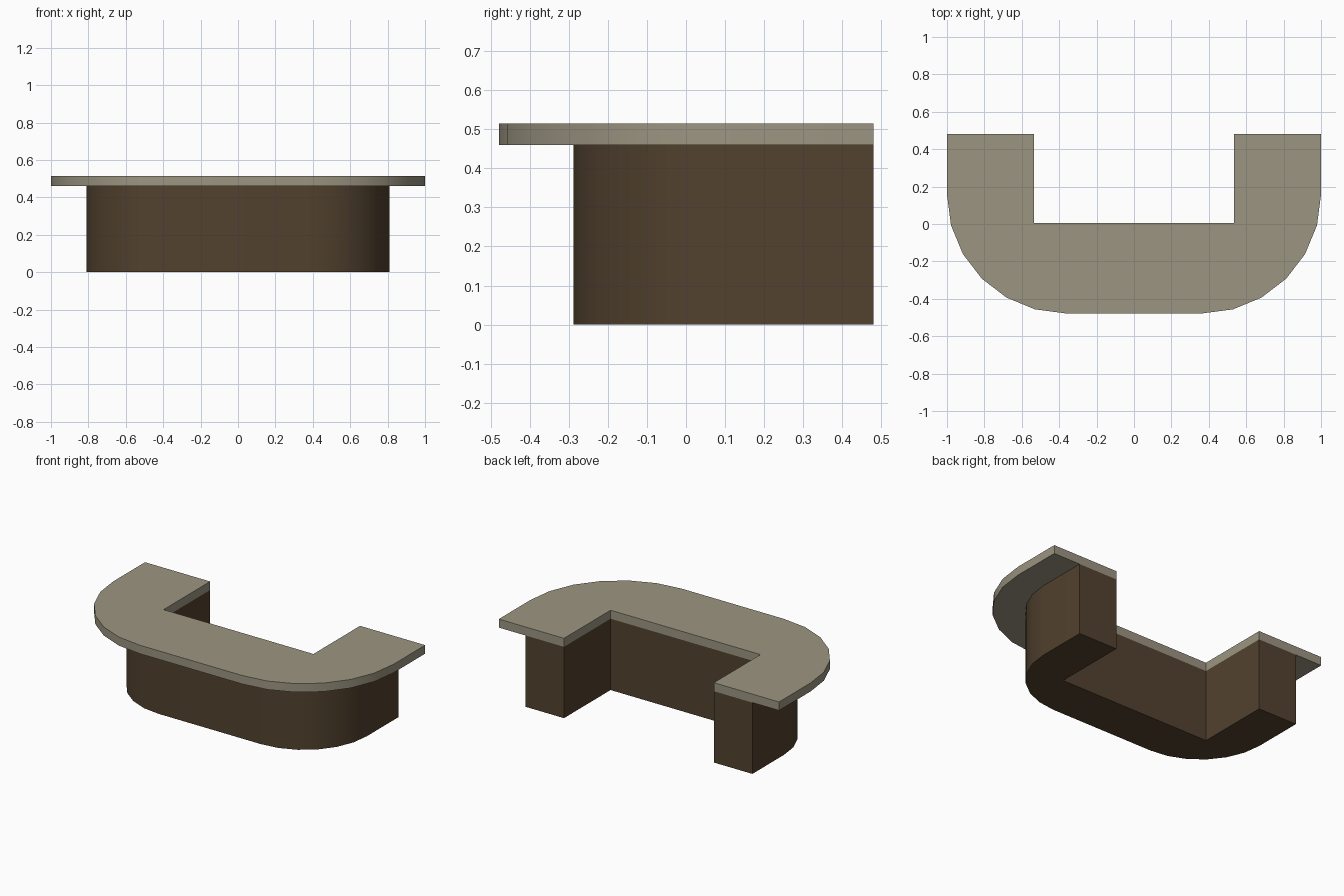
import bpy, bmesh, math

if "Cube" in bpy.data.objects:
    bpy.data.objects.remove(bpy.data.objects["Cube"])

# Shared plan dimensions
BACK, INNER_X, INNER_Y = 0.48, 0.535, 0.005
ARC_X, ARC_Y, STEPS = 0.365, 0.157, 6


def material(name, rgb):
    m = bpy.data.materials.new(name)
    m.diffuse_color = (*rgb, 1)
    m.use_nodes = True
    m.node_tree.nodes["Principled BSDF"].inputs["Base Color"].default_value = m.diffuse_color
    return m


def u_outline(radius):
    """U-shaped plan with two rounded front corners."""
    half = [(INNER_X, INNER_Y), (INNER_X, BACK), (ARC_X + radius, BACK)]
    for i in range(STEPS + 1):
        a = math.radians(90) * i / STEPS
        half.append((ARC_X + radius * math.cos(a), ARC_Y - radius * math.sin(a)))
    return half + [(-x, y) for x, y in reversed(half)]


def u_slab(name, radius, z0, z1, mat):
    bm = bmesh.new()
    face = bm.faces.new([bm.verts.new((x, y, z0)) for x, y in u_outline(radius)])
    top = bmesh.ops.extrude_face_region(bm, geom=[face])["geom"]
    for v in top:
        if isinstance(v, bmesh.types.BMVert):
            v.co.z = z1
    # Close the underside if the extrusion consumed it
    if not any(all(abs(v.co.z - z0) < 1e-6 for v in f.verts) for f in bm.faces):
        bmesh.ops.holes_fill(bm, edges=[e for e in bm.edges if e.is_boundary])
    # Split both caps cleanly and orient outwards
    bmesh.ops.triangulate(bm, faces=[f for f in bm.faces if len(f.verts) > 4])
    bmesh.ops.recalc_face_normals(bm, faces=bm.faces)
    mesh = bpy.data.meshes.new(name)
    bm.to_mesh(mesh)
    bm.free()
    mesh.materials.append(mat)
    ob = bpy.data.objects.new(name, mesh)
    bpy.context.collection.objects.link(ob)
    bpy.ops.object.select_all(action='DESELECT')
    ob.select_set(True)
    bpy.context.view_layer.objects.active = ob
    bpy.ops.object.shade_smooth_by_angle(angle=math.radians(30))
    return ob


wood = material("dark brown wood", (0.084, 0.054, 0.028))
stone = material("grey beige stone", (0.330, 0.300, 0.219))

# Counter body and overhanging worktop
u_slab("counter_base", 0.445, 0.0, 0.46, wood)
u_slab("counter_top", 0.635, 0.46, 0.515, stone)
